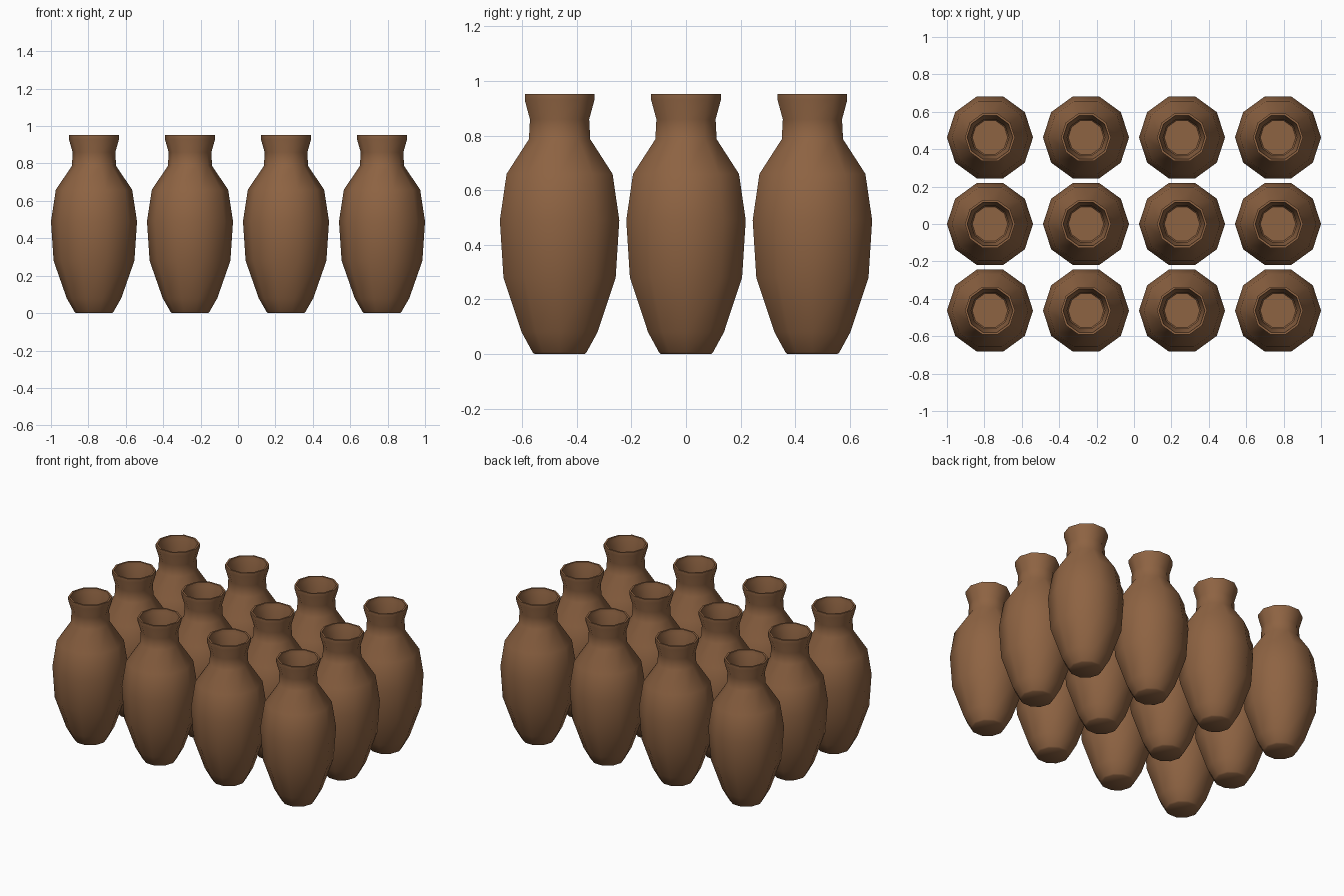
import bpy, bmesh, math

if "Cube" in bpy.data.objects:
    bpy.data.objects.remove(bpy.data.objects["Cube"])

SIDES = 10
# radius, height: outside from foot to rim, then inside down to the floor
PROFILE = [(0.096, 0.0), (0.104, 0.007), (0.146, 0.08), (0.216, 0.28),
           (0.23, 0.49), (0.204, 0.66), (0.118, 0.787), (0.114, 0.86),
           (0.134, 0.93), (0.134, 0.953),
           (0.122, 0.953), (0.119, 0.93), (0.101, 0.86), (0.105, 0.785),
           (0.19, 0.655), (0.216, 0.49), (0.202, 0.28), (0.134, 0.085),
           (0.095, 0.02)]

clay = bpy.data.materials.new("brown clay")
clay.diffuse_color = (0.27, 0.125, 0.055, 1)
clay.use_nodes = True
clay.node_tree.nodes["Principled BSDF"].inputs["Base Color"].default_value = clay.diffuse_color

# one lathe-turned ten-sided vase mesh
bm = bmesh.new()
rings = []
for r, z in PROFILE:
    rings.append([bm.verts.new((r * math.cos(2 * math.pi * i / SIDES),
                                r * math.sin(2 * math.pi * i / SIDES), z))
                  for i in range(SIDES)])
for a, b in zip(rings, rings[1:]):
    for i in range(SIDES):
        j = (i + 1) % SIDES
        bm.faces.new((a[i], a[j], b[j], b[i]))
bm.faces.new(rings[0][::-1])   # underside
bm.faces.new(rings[-1])        # inner floor
mesh = bpy.data.meshes.new("vase")
bm.to_mesh(mesh)
bm.free()
mesh.materials.append(clay)

# grid of four by three vases
for row in range(3):
    for col in range(4):
        vase = bpy.data.objects.new(f"vase_{row + 1}_{col + 1}", mesh)
        vase.location = ((col - 1.5) * 0.5133, (row - 1) * 0.463, 0)
        bpy.context.collection.objects.link(vase)

# soft body, crisp rim and foot
bpy.context.view_layer.objects.active = vase
vase.select_set(True)
bpy.ops.object.shade_smooth_by_angle(angle=math.radians(50))
